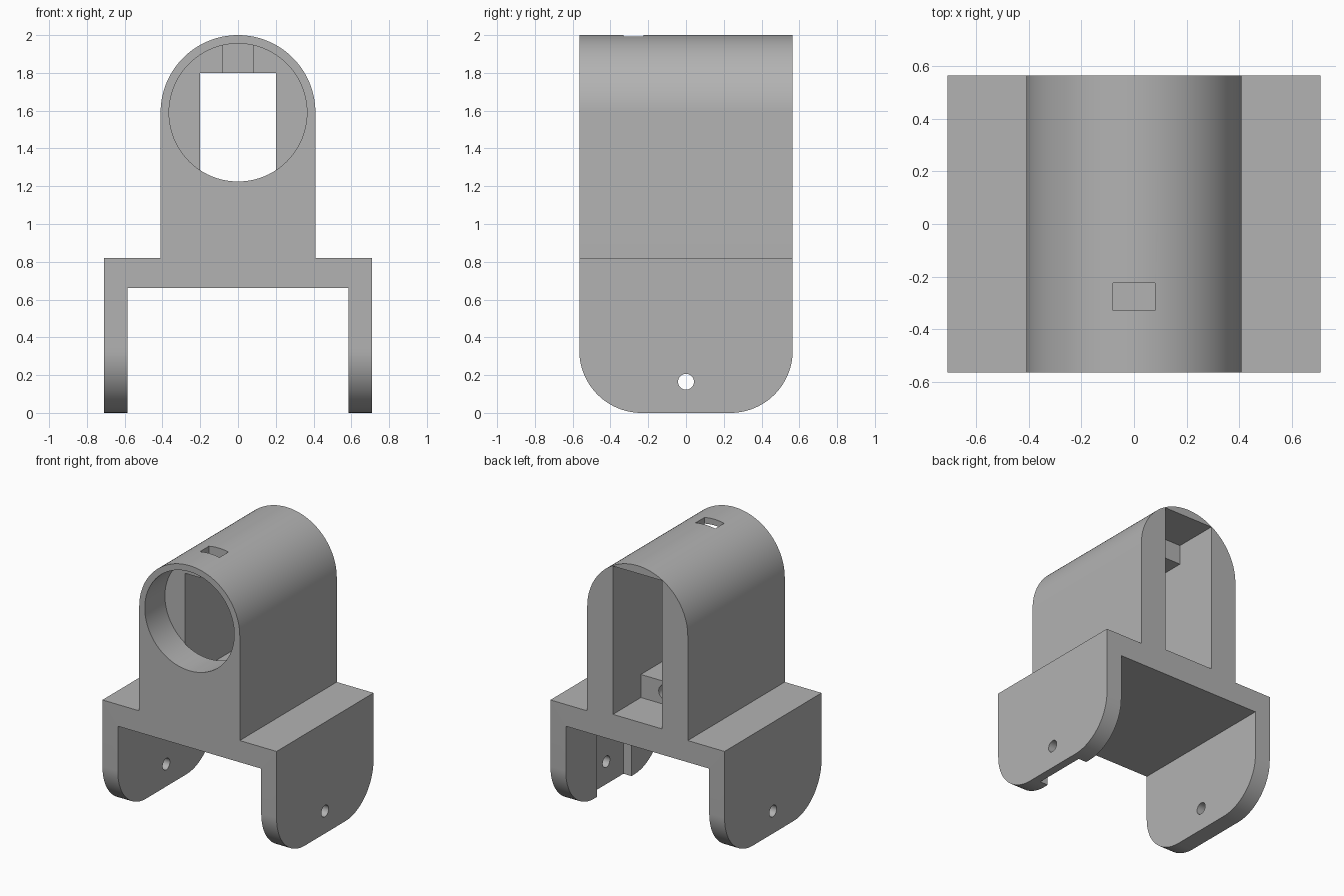
import bpy, bmesh
from math import cos, sin, pi
from mathutils import Vector

cube = bpy.data.objects.get("Cube")
if cube:
    bpy.data.objects.remove(cube, do_unlink=True)

grey = bpy.data.materials.new("plain_grey")
grey.use_nodes = True
colour = (0.45, 0.45, 0.45, 1)
grey.diffuse_color = colour
grey.node_tree.nodes["Principled BSDF"].inputs["Base Color"].default_value = colour


def arc(u, v, r, start, end, steps):
    """Points on an arc, angles in units of pi."""
    angles = [pi * (start + (end - start) * i / steps) for i in range(steps + 1)]
    return [(u + r * cos(a), v + r * sin(a)) for a in angles]


def prism(name, points, axis, lo, hi):
    """Extrude a closed outline along x (outline in y, z) or y (outline in x, z)."""
    bm = bmesh.new()
    place = (lambda u, v: (lo, u, v)) if axis == "x" else (lambda u, v: (u, lo, v))
    face = bm.faces.new([bm.verts.new(place(u, v)) for u, v in points])
    geom = bmesh.ops.extrude_face_region(bm, geom=[face])["geom"]
    move = Vector((hi - lo, 0, 0)) if axis == "x" else Vector((0, hi - lo, 0))
    bmesh.ops.translate(bm, vec=move, verts=[g for g in geom if isinstance(g, bmesh.types.BMVert)])
    bmesh.ops.recalc_face_normals(bm, faces=bm.faces)
    mesh = bpy.data.meshes.new(name)
    bm.to_mesh(mesh)
    bm.free()
    mesh.materials.append(grey)
    obj = bpy.data.objects.new(name, mesh)
    bpy.context.collection.objects.link(obj)
    return obj


def box(name, x, y, z):
    return prism(name, [(x[0], z[0]), (x[1], z[0]), (x[1], z[1]), (x[0], z[1])], "y", *y)


def cylinder(name, u, v, r, axis, lo, hi, sides=48):
    return prism(name, arc(u, v, r, 0, 2, sides)[:-1], axis, lo, hi)


def combine(target, tool, operation="DIFFERENCE"):
    tool.hide_render = True
    mod = target.modifiers.new(tool.name, "BOOLEAN")
    mod.operation, mod.solver, mod.object = operation, "EXACT", tool
    bpy.ops.object.select_all(action="DESELECT")
    bpy.context.view_layer.objects.active = target
    target.select_set(True)
    bpy.ops.object.modifier_apply(modifier=mod.name)
    bpy.data.objects.remove(tool, do_unlink=True)


# Front outline: arched tower on a plate with two legs
half = [(0.41, 0.82), (0.71, 0.82), (0.71, -0.1), (0.585, -0.1), (0.585, 0.66)]
outline = (arc(0, 1.59, 0.41, 1, 0, 64) + half + [(-x, z) for x, z in reversed(half)])
bracket = prism("motor_bracket", outline, "y", -0.7, 0.7)

# Side outline: rounded lower corners of the legs
D, R = 0.565, 0.33
side = (arc(D - R, R, R, -0.5, 0, 24) + [(D, 2.1), (-D, 2.1)] + arc(R - D, R, R, 1, 1.5, 24))
combine(bracket, prism("side_outline", side, "x", -0.8, 0.8), "INTERSECT")

# Round front bore, motor slot and taller rear recess
W = 0.2
combine(bracket, cylinder("front_bore", 0, 1.59, 0.365, "y", -0.7, -0.33, 96))
combine(bracket, box("motor_slot", (-W, W), (-0.335, 0.4), (1.02, 1.8)))
combine(bracket, box("rear_recess", (-W, W), (0.24, 0.7), (0.85, 1.943)))

# Window through the top of the arch
combine(bracket, box("top_window", (-0.08, 0.08), (-0.33, -0.225), (1.75, 2.1)))

# Blind screw holes in the two mounting ledges
for z in (0.94, 1.87):
    combine(bracket, cylinder("screw_hole", 0, z, 0.055, "y", -0.05, 0.3, 32))

# Inner groove of one leg, and the pivot holes through both legs
combine(bracket, box("leg_groove", (0.5, 0.65), (-W, W), (-0.1, 0.66)))
combine(bracket, cylinder("pivot_hole", 0, 0.165, 0.042, "x", -0.9, 0.9, 32))

bpy.ops.object.select_all(action="DESELECT")
bpy.context.view_layer.objects.active = bracket
bracket.select_set(True)
bpy.ops.object.shade_smooth_by_angle(angle=pi / 6)
